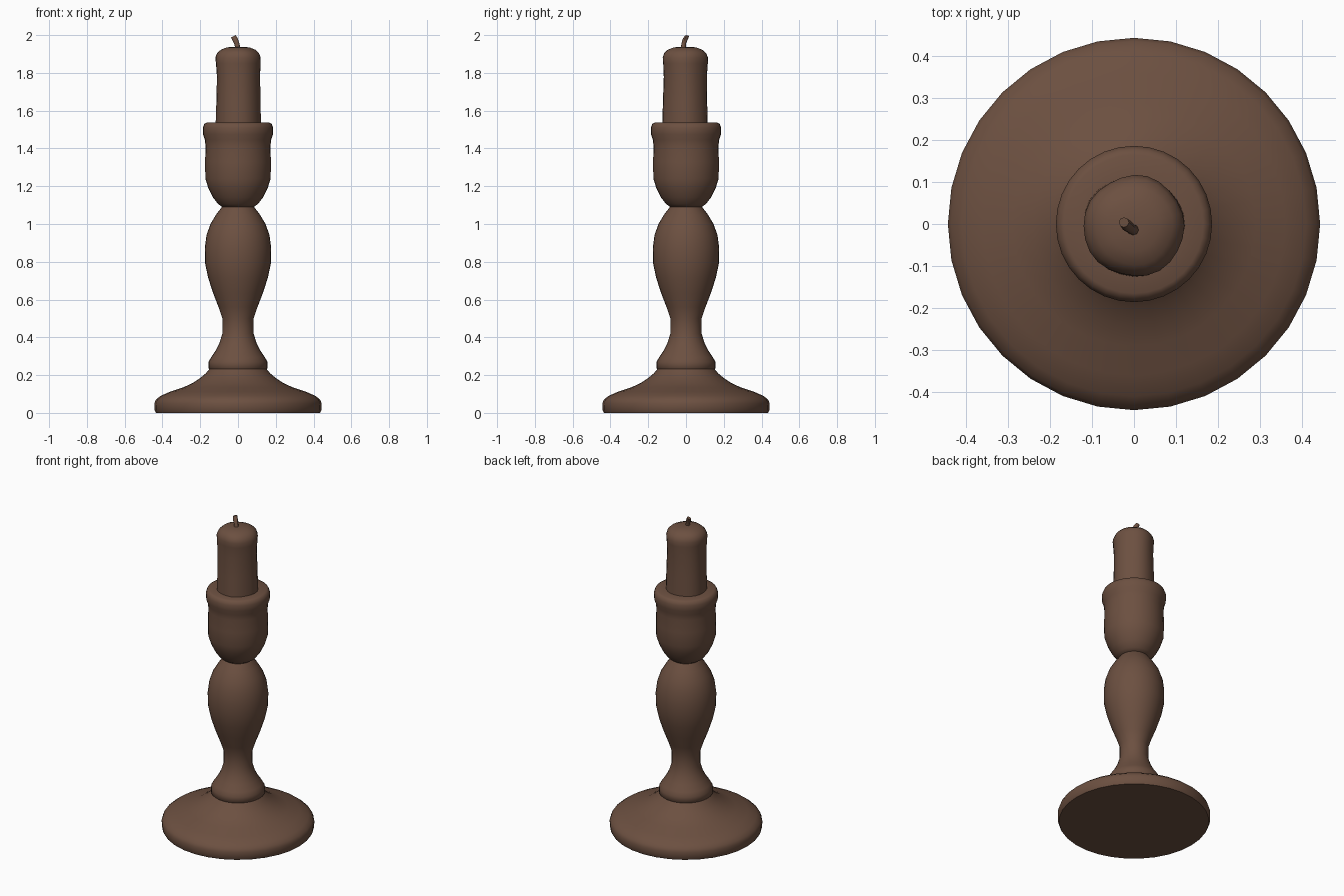
import bpy, bmesh, math
from mathutils import Vector

if "Cube" in bpy.data.objects:
    bpy.data.objects.remove(bpy.data.objects["Cube"])

brown = bpy.data.materials.new("dark brown")
brown.diffuse_color = (0.15, 0.08, 0.052, 1)
brown.use_nodes = True
brown.node_tree.nodes["Principled BSDF"].inputs["Base Color"].default_value = brown.diffuse_color


def finish(name, bm, angle):
    bmesh.ops.recalc_face_normals(bm, faces=bm.faces)
    mesh = bpy.data.meshes.new(name)
    bm.to_mesh(mesh)
    bm.free()
    mesh.materials.append(brown)
    ob = bpy.data.objects.new(name, mesh)
    bpy.context.collection.objects.link(ob)
    bpy.ops.object.select_all(action='DESELECT')
    bpy.context.view_layer.objects.active = ob
    ob.select_set(True)
    bpy.ops.object.shade_smooth_by_angle(angle=math.radians(angle))
    return ob


def lathe(name, profile, centre=(0, 0), sides=32, wobble=0.0, angle=50):
    """Turn (radius, height) points around a vertical axis, capping both ends."""
    bm = bmesh.new()
    rings = []
    for i, (r, z) in enumerate(profile):
        ring = []
        for k in range(sides):
            a = 2 * math.pi * k / sides
            rr = r * (1 + wobble * (math.sin(3 * a + i) + math.sin(5 * a + 1)))
            ring.append(bm.verts.new((centre[0] + rr * math.cos(a),
                                      centre[1] + rr * math.sin(a), z)))
        rings.append(ring)
    for low, high in zip(rings, rings[1:]):
        for k in range(sides):
            n = (k + 1) % sides
            bm.faces.new((low[k], low[n], high[n], high[k]))
    bm.faces.new(rings[0])
    bm.faces.new(rings[-1])
    return finish(name, bm, angle)


# Wide round foot
lathe("base", [(0.435, 0.005), (0.442, 0.015), (0.443, 0.05), (0.435, 0.07),
               (0.41, 0.09), (0.36, 0.112), (0.29, 0.135), (0.24, 0.158),
               (0.20, 0.185), (0.17, 0.21), (0.145, 0.24)])

# Turned stem with a flared collar and a swelling
lathe("stem", [(0.145, 0.225), (0.156, 0.235), (0.156, 0.27), (0.142, 0.295),
               (0.118, 0.33), (0.098, 0.37), (0.083, 0.42), (0.083, 0.50),
               (0.103, 0.56), (0.132, 0.635), (0.158, 0.715), (0.174, 0.79),
               (0.176, 0.87), (0.167, 0.94), (0.146, 1.0), (0.116, 1.05),
               (0.084, 1.092)])

# Candle cup with a rolled lip
lathe("cup", [(0.08, 1.088), (0.105, 1.105), (0.132, 1.14), (0.157, 1.19),
              (0.173, 1.24), (0.174, 1.33), (0.172, 1.41), (0.175, 1.445),
              (0.185, 1.475), (0.186, 1.51), (0.178, 1.53), (0.165, 1.537),
              (0.10, 1.537)])

# Slightly uneven, melted candle
lathe("candle", [(0.120, 1.52), (0.117, 1.65), (0.114, 1.78), (0.118, 1.85),
                 (0.120, 1.88), (0.111, 1.905), (0.092, 1.922), (0.06, 1.935),
                 (0.02, 1.938)],
      centre=(0.0, -0.005), sides=24, wobble=0.013)

# Bent wick
bm = bmesh.new()
path = [(0.0, -0.015, 1.92, 0.014), (-0.006, -0.012, 1.955, 0.012),
        (-0.016, -0.004, 1.978, 0.014), (-0.024, 0.004, 1.994, 0.012)]
previous = None
for x, y, z, r in path:
    ring = []
    for k in range(8):
        a = math.pi * k / 4
        offset = Vector((math.cos(a), math.sin(a), 0.45 * math.cos(a))) * r
        ring.append(bm.verts.new(Vector((x, y, z)) + offset))
    if previous:
        for k in range(8):
            n = (k + 1) % 8
            bm.faces.new((previous[k], previous[n], ring[n], ring[k]))
    else:
        bm.faces.new(ring)
    previous = ring
bm.faces.new(previous)
finish("wick", bm, 50)

# Stand the foot exactly on the floor
for v in bpy.data.objects["base"].data.vertices:
    if v.co.z < 0.01:
        v.co.z = 0.0
